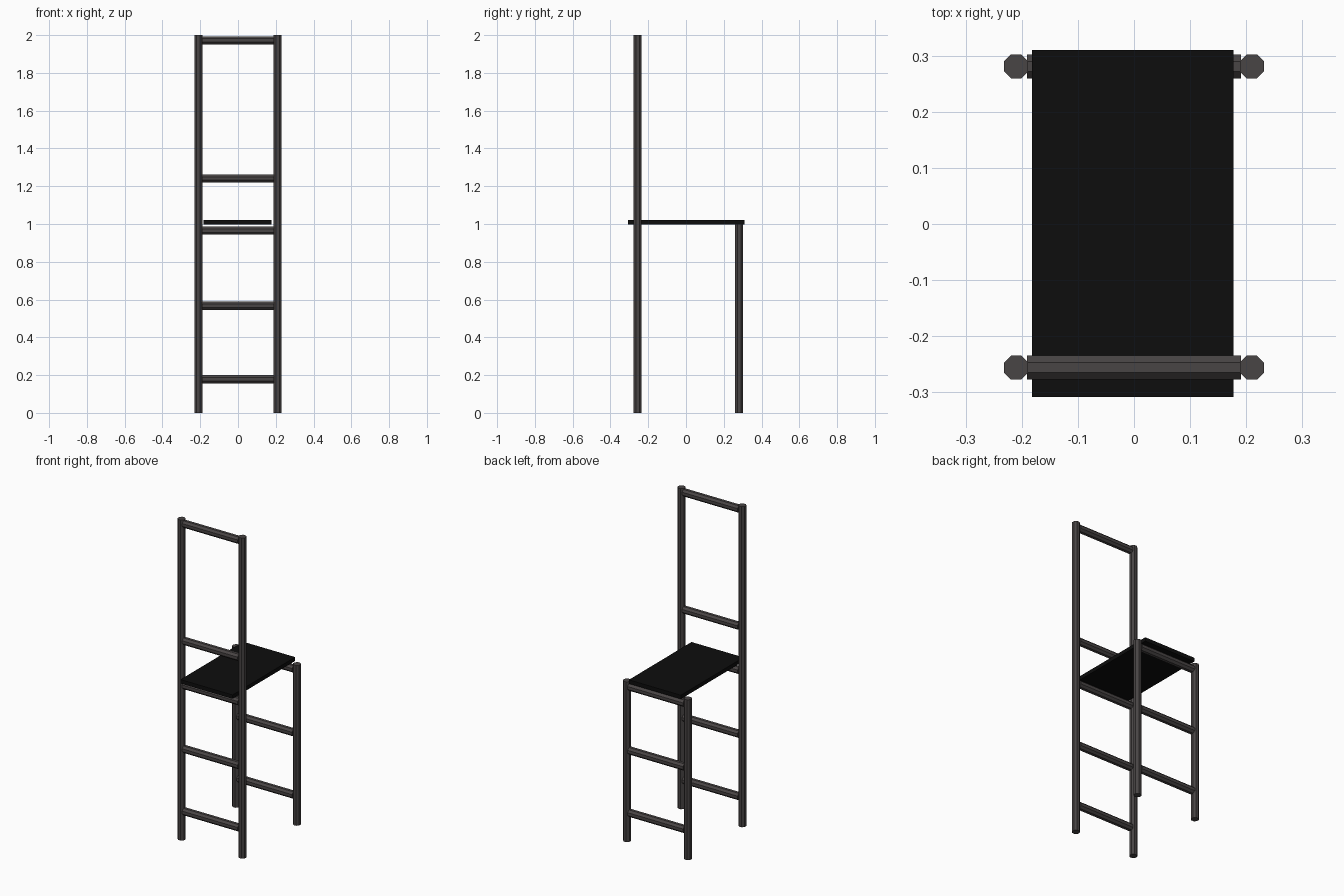
import bpy
from math import pi, cos

if "Cube" in bpy.data.objects:
    bpy.data.objects.remove(bpy.data.objects["Cube"])

APOTHEM = 0.0215                      # half width across flats of every bar
RADIUS = APOTHEM / cos(pi / 8)
POST_X = 0.21
FRONT_Y, BACK_Y = -0.256, 0.281


def material(name, color):
    mat = bpy.data.materials.new(name)
    mat.diffuse_color = color
    mat.use_nodes = True
    mat.node_tree.nodes["Principled BSDF"].inputs["Base Color"].default_value = mat.diffuse_color
    return mat


frame_mat = material("dark_frame", (0.065, 0.058, 0.058, 1))
seat_mat = material("black_seat", (0.004, 0.004, 0.004, 1))


def bar(name, length, location, along_x=False):
    """Flat-shaded octagonal bar with its flats facing the axes."""
    bpy.ops.mesh.primitive_cylinder_add(vertices=8, radius=RADIUS, depth=length)
    obj = bpy.context.object
    obj.name = name
    obj.rotation_euler.z = pi / 8
    bpy.ops.object.transform_apply(location=False, rotation=True, scale=False)
    if along_x:
        obj.rotation_euler.y = pi / 2
        bpy.ops.object.transform_apply(location=False, rotation=True, scale=False)
    obj.location = location
    obj.data.materials.append(frame_mat)
    return obj


# Tall front posts and short back legs
for side, x in (("left", -POST_X), ("right", POST_X)):
    bar(f"front_post_{side}", 2.0, (x, FRONT_Y, 1.0))
    bar(f"back_leg_{side}", 1.0, (x, BACK_Y, 0.5))

# Cross rails between each pair of uprights
lower_rails = (0.178, 0.567, 0.965)
upper_rails = (1.241, 1.972)
for i, z in enumerate(lower_rails + upper_rails):
    bar(f"front_rail_{i + 1}", 0.382, (0, FRONT_Y, z), along_x=True)
for i, z in enumerate(lower_rails):
    bar(f"back_rail_{i + 1}", 0.382, (0, BACK_Y, z), along_x=True)

# Thin seat board
bpy.ops.mesh.primitive_cube_add(size=1, location=(-0.002, 0.001, 1.01))
seat = bpy.context.object
seat.name = "seat"
seat.scale = (0.359, 0.618, 0.024)
bpy.ops.object.transform_apply(location=False, rotation=False, scale=True)
seat.data.materials.append(seat_mat)
